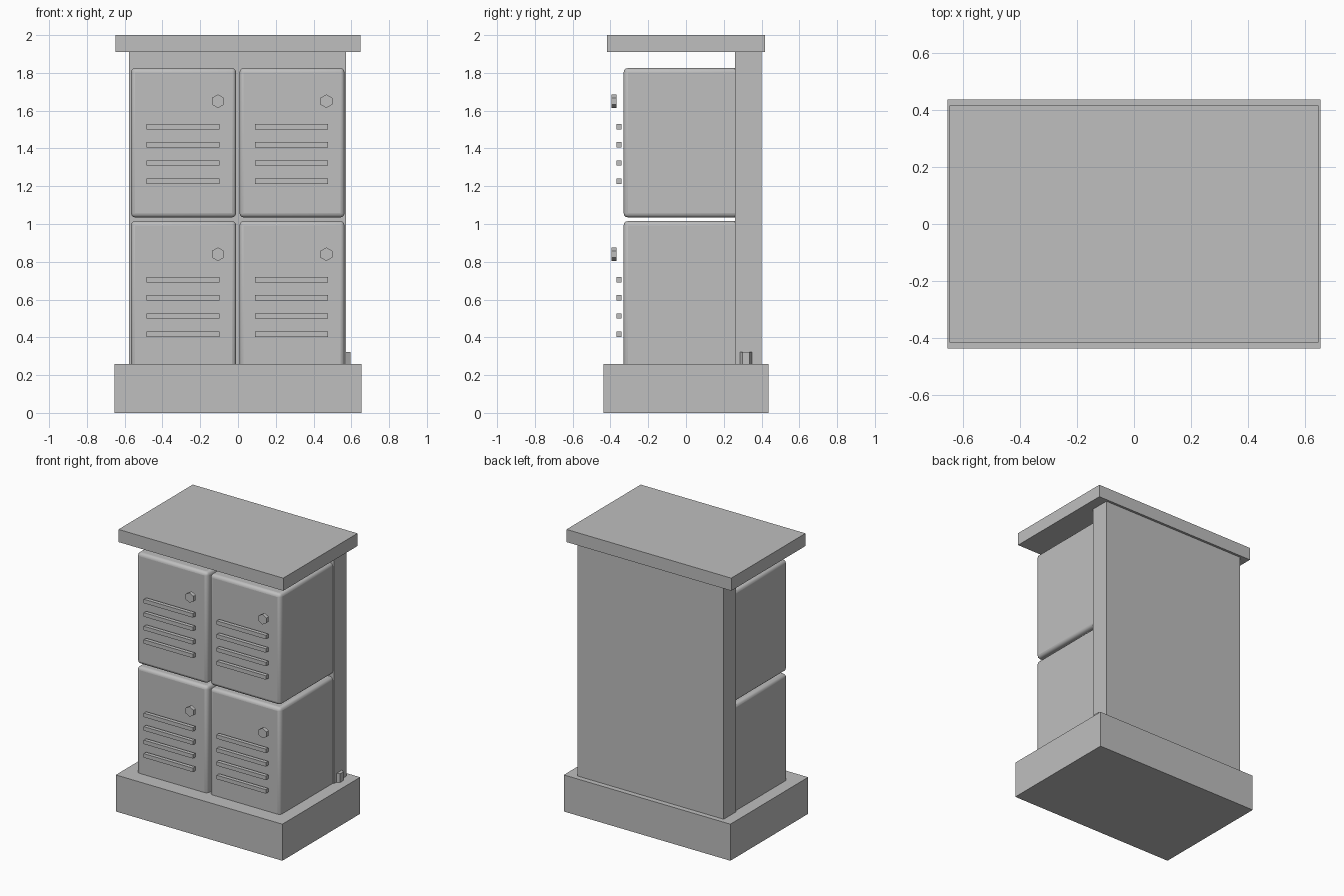
import bpy
import math

cube = bpy.data.objects.get("Cube")
if cube:
    bpy.data.objects.remove(cube, do_unlink=True)

grey = bpy.data.materials.new("light grey")
grey.use_nodes = True
grey.diffuse_color = (0.52, 0.52, 0.52, 1)
grey.node_tree.nodes["Principled BSDF"].inputs["Base Color"].default_value = grey.diffuse_color


def box(name, x, y, z, bevel=0):
    """Box from (low, high) ranges on each axis."""
    ranges = (x, y, z)
    bpy.ops.mesh.primitive_cube_add(size=1, location=[(a + b) / 2 for a, b in ranges])
    ob = bpy.context.object
    ob.name = name
    ob.scale = [b - a for a, b in ranges]
    bpy.ops.object.transform_apply(location=False, rotation=False, scale=True)
    ob.data.materials.append(grey)
    if bevel:
        mod = ob.modifiers.new("rounded edges", "BEVEL")
        mod.width = bevel
        mod.segments = 3
        bpy.ops.object.shade_smooth_by_angle(angle=math.radians(25))
    return ob


def hexagon(name, radius, depth, location, rotation):
    bpy.ops.mesh.primitive_cylinder_add(vertices=6, radius=radius, depth=depth,
                                        location=location, rotation=rotation)
    ob = bpy.context.object
    ob.name = name
    ob.data.materials.append(grey)


# Plinth, back cabinet and roof slab
box("plinth", (-0.655, 0.655), (-0.437, 0.437), (0, 0.26))
box("back_panel", (-0.577, 0.573), (0.26, 0.40), (0.2, 1.92))
box("roof", (-0.648, 0.648), (-0.417, 0.417), (1.91, 2.0))

# Four locker boxes, each with a hexagonal knob and louvre bars
for side, left in (("right", -0.566), ("left", 0.008)):
    for level, top in (("lower", 1.015), ("upper", 1.825)):
        tag = side + "_" + level
        box("locker_" + tag, (left, left + 0.556), (-0.33, 0.29),
            (top - 0.79, top), bevel=0.022)
        hexagon("knob_" + tag, 0.036, 0.026, (left + 0.46, -0.381, top - 0.175),
                (math.pi / 2, 0, 0))
        for i in range(4):
            z = top - 0.31 - i * 0.096
            box(f"louvre_{tag}_{i + 1}", (left + 0.082, left + 0.469),
                (-0.368, -0.341), (z - 0.014, z + 0.014))

# Small bolt beside the back cabinet
hexagon("side_bolt", 0.037, 0.08, (0.563, 0.317, 0.282), (0, 0, 0))
